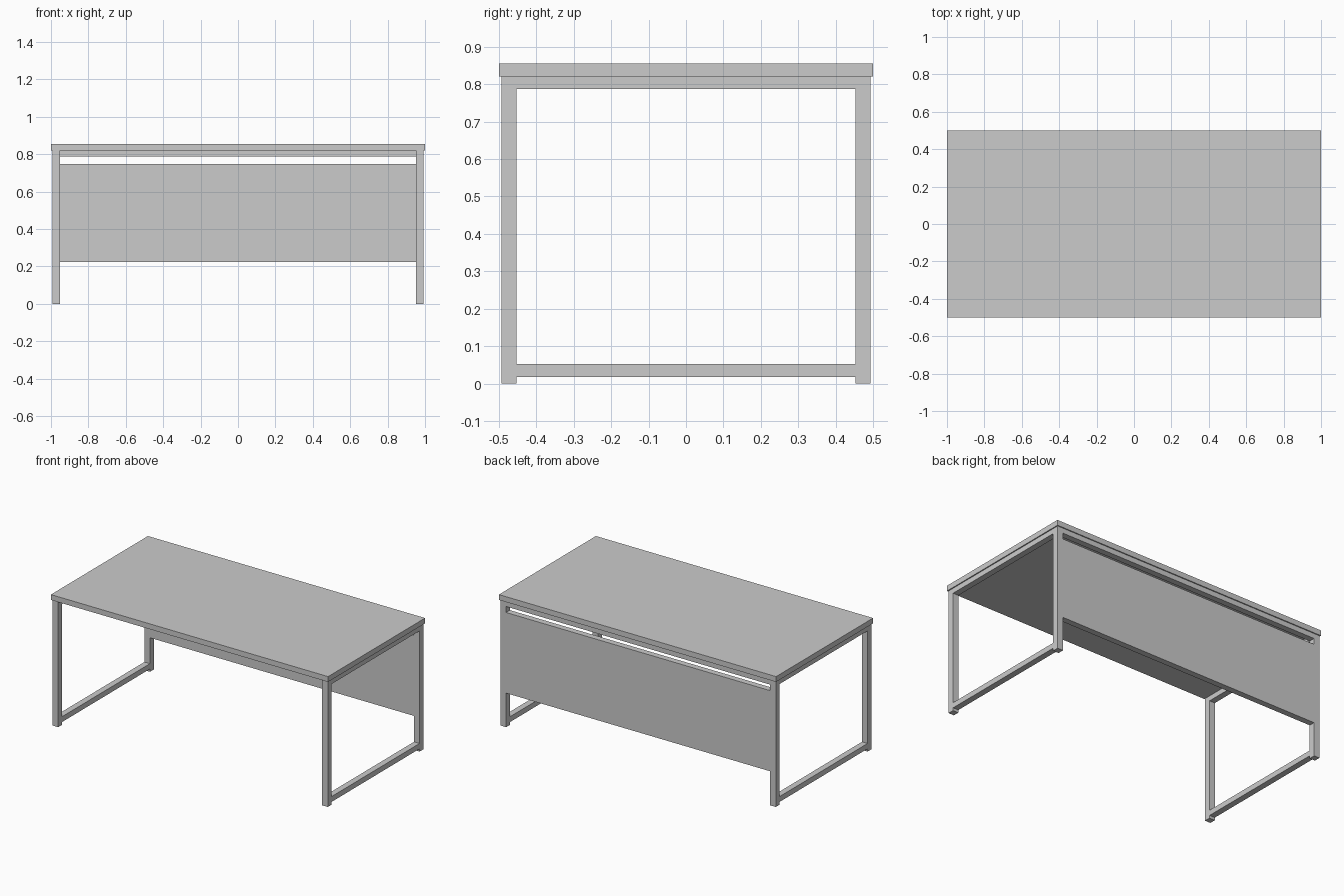
import bpy

if "Cube" in bpy.data.objects:
    bpy.data.objects.remove(bpy.data.objects["Cube"])


def box(name, x, y, z):
    """Box from (min, max) ranges on each axis."""
    bpy.ops.mesh.primitive_cube_add(
        size=1, location=[(r[0] + r[1]) / 2 for r in (x, y, z)])
    ob = bpy.context.object
    ob.name = name
    ob.scale = [r[1] - r[0] for r in (x, y, z)]
    bpy.ops.object.transform_apply(location=False, rotation=False, scale=True)
    return ob


OUT_X, IN_X = 0.993, 0.953     # leg outer and inner faces
OUT_Y, IN_Y = 0.493, 0.453
TOP_Z, RAIL_Z = 0.82, 0.787    # underside of desktop, underside of top rails

# Desktop slab
box("desktop", (-1, 1), (-0.5, 0.5), (TOP_Z, 0.855))

# Side frames: two legs joined by a top rail and a raised bottom rail
for side, s in (("left", -1), ("right", 1)):
    xr = tuple(sorted((s * IN_X, s * OUT_X)))
    box(side + "_front_leg", xr, (-OUT_Y, -IN_Y), (0, TOP_Z))
    box(side + "_back_leg", xr, (IN_Y, OUT_Y), (0, TOP_Z))
    box(side + "_top_rail", xr, (-IN_Y, IN_Y), (RAIL_Z, TOP_Z))
    box(side + "_bottom_rail", xr, (-IN_Y, IN_Y), (0.018, 0.053))

# Back rail and modesty panel, flush with the back legs
box("back_rail", (-IN_X, IN_X), (IN_Y, OUT_Y), (RAIL_Z, TOP_Z))
box("modesty_panel", (-IN_X, IN_X), (IN_Y, OUT_Y), (0.222, 0.748))
